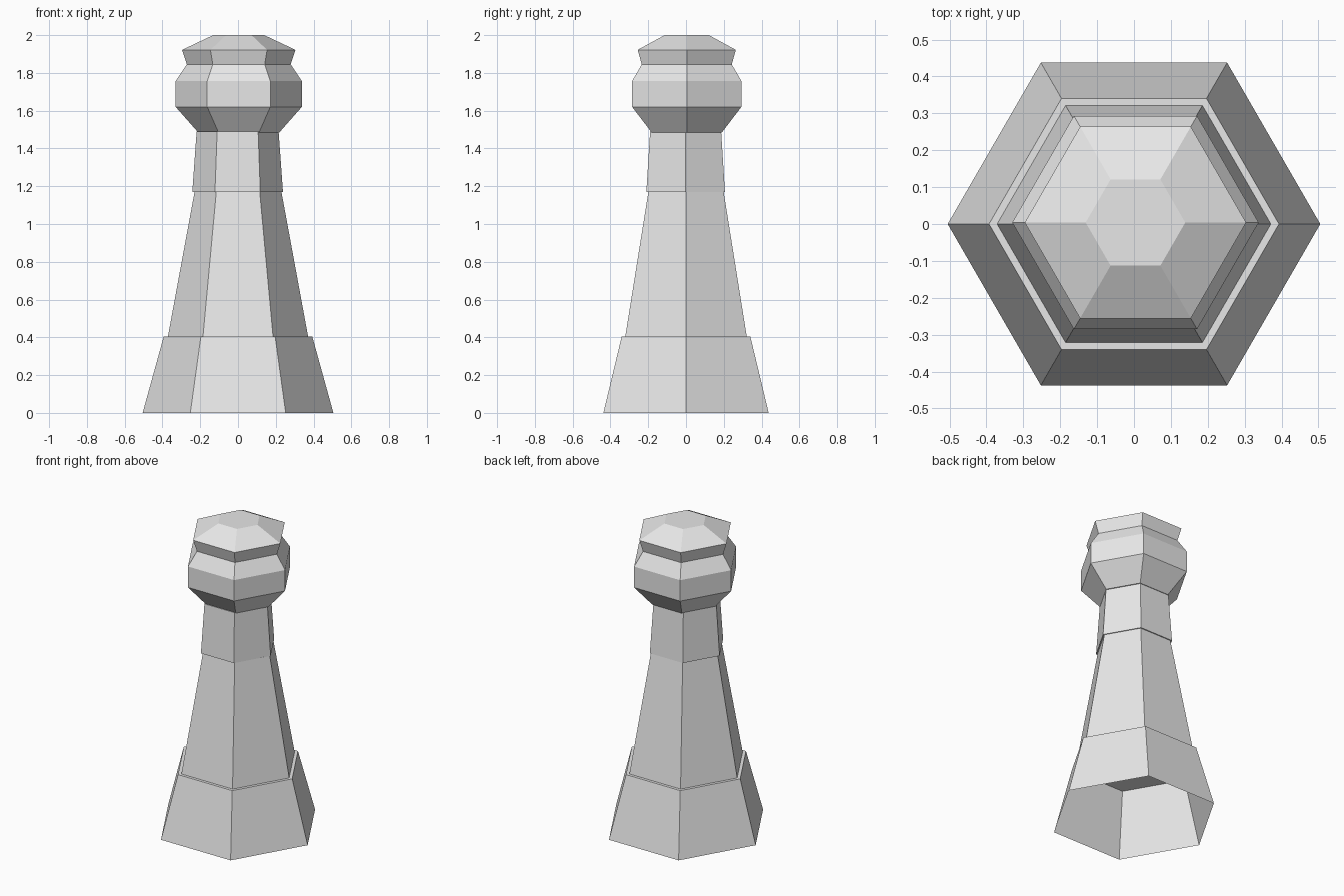
import bpy
import bmesh
from math import cos, sin, pi

default_cube = bpy.data.objects.get("Cube")
if default_cube:
    bpy.data.objects.remove(default_cube, do_unlink=True)

SIDES = 6

# One plain grey for the whole piece
grey = bpy.data.materials.new("light grey")
grey.use_nodes = True
colour = (0.8, 0.8, 0.8, 1)
grey.diffuse_color = colour
grey.node_tree.nodes["Principled BSDF"].inputs["Base Color"].default_value = colour


def hex_part(name, profile, centre=(0, 0), bottom=True, top=True):
    """Stack hexagonal rings from (radius, height) pairs and cap the ends."""
    bm = bmesh.new()
    rings = []
    for radius, z in profile:
        rings.append([bm.verts.new((centre[0] + radius * cos(2 * pi * i / SIDES),
                                    centre[1] + radius * sin(2 * pi * i / SIDES), z))
                      for i in range(SIDES)])
    for low, high in zip(rings, rings[1:]):
        for i in range(SIDES):
            j = (i + 1) % SIDES
            bm.faces.new((low[i], low[j], high[j], high[i]))
    if bottom:
        bm.faces.new(rings[0][::-1])
    if top:
        bm.faces.new(rings[-1])
    mesh = bpy.data.meshes.new(name)
    bm.to_mesh(mesh)
    bm.free()
    mesh.materials.append(grey)
    obj = bpy.data.objects.new(name, mesh)
    bpy.context.collection.objects.link(obj)
    return obj


# Flared foot, hollow underneath
hex_part("base", [(0.505, 0), (0.393, 0.405)], bottom=False)

# Tapering shaft standing on the foot
hex_part("shaft", [(0.371, 0.405), (0.23, 1.17)], bottom=False, top=False)

# Slightly wider collar with a small overhang
hex_part("collar", [(0.24, 1.17), (0.217, 1.49)], centre=(-0.002, -0.002))

# Faceted head with a waist and a shallow roof
hex_part("head", [(0.215, 1.485), (0.334, 1.62), (0.334, 1.757), (0.275, 1.845),
                  (0.3, 1.922), (0.135, 2.0)], centre=(0.004, 0.004))
